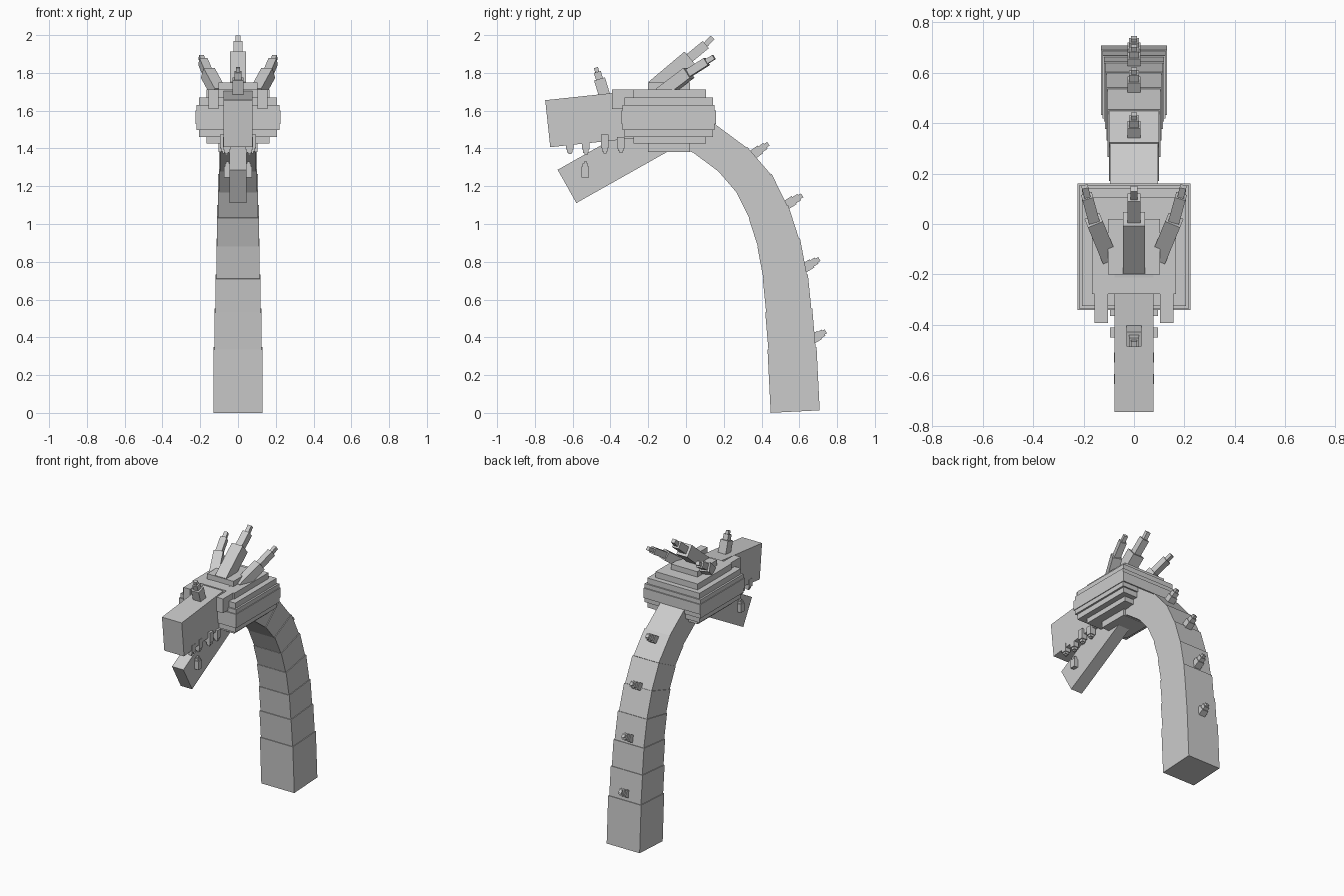
import bpy, bmesh
from mathutils import Vector, Matrix

if "Cube" in bpy.data.objects:
    bpy.data.objects.remove(bpy.data.objects["Cube"])

stone = bpy.data.materials.new("stone grey")
stone.diffuse_color = (0.6, 0.6, 0.6, 1)
stone.use_nodes = True
stone.node_tree.nodes["Principled BSDF"].inputs["Base Color"].default_value = stone.diffuse_color


def beam(bm, a, b, hw, hd=None):
    """Square bar from a to b with half width hw and half depth hd."""
    a, b = Vector(a), Vector(b)
    d = (b - a).normalized()
    ref = Vector((0, 0, 1)) if abs(d.z) < 0.999 else Vector((0, 1, 0))
    side = d.cross(ref).normalized()
    up = side.cross(d)
    hd = hd or hw
    rot = Matrix((side * hw * 2, up * hd * 2, b - a)).transposed().to_4x4()
    bmesh.ops.create_cube(bm, size=1, matrix=Matrix.Translation((a + b) / 2) @ rot)


def slab(bm, lo, hi):
    """Axis-aligned box between two corners."""
    lo, hi = Vector(lo), Vector(hi)
    s = hi - lo
    bmesh.ops.create_cube(bm, size=1, matrix=Matrix.Translation((lo + hi) / 2) @ Matrix.Diagonal((*s, 1)))


def spike(bm, points, halves):
    """Stepped spike: one thinner bar after another."""
    for a, b, h in zip(points, points[1:], halves):
        beam(bm, a, b, h)


def finish(name, bm):
    bmesh.ops.recalc_face_normals(bm, faces=bm.faces)
    me = bpy.data.meshes.new(name)
    bm.to_mesh(me)
    bm.free()
    me.materials.append(stone)
    bpy.context.collection.objects.link(bpy.data.objects.new(name, me))


# Neck: overlapping square blocks, narrower towards the head
path = [(0.578, 0.007), (0.562, 0.33), (0.545, 0.53), (0.527, 0.71), (0.493, 0.89),
        (0.44, 1.055), (0.365, 1.207), (0.255, 1.335), (0.10, 1.45), (0.0, 1.49)]
bm = bmesh.new()
for i in range(len(path) - 1):
    a, b = Vector((0, *path[i])), Vector((0, *path[i + 1]))
    d = (b - a).normalized() * 0.012
    beam(bm, a if i == 0 else a - d, b + d, 0.130 - 0.005 * i)
finish("neck", bm)

# Spines down the back of the neck
bm = bmesh.new()
for y0, z0, y1, z1 in [(0.33, 1.35, 0.436, 1.425), (0.51, 1.088, 0.615, 1.152),
                       (0.61, 0.757, 0.706, 0.815), (0.66, 0.384, 0.74, 0.432)]:
    a, b = Vector((0, y0, z0)), Vector((0, y1, z1))
    spike(bm, [a, a.lerp(b, 0.6), a.lerp(b, 0.85), b], [0.025, 0.019, 0.012])
finish("neck_spines", bm)

# Skull: stacked slabs forming a stepped rounded block
bm = bmesh.new()
for hx, y0, y1, z0, z1 in [(0.224, -0.342, 0.160, 1.53, 1.60),
                           (0.219, -0.335, 0.152, 1.498, 1.63),
                           (0.206, -0.325, 0.142, 1.46, 1.67),
                           (0.166, -0.278, 0.106, 1.425, 1.712),
                           (0.104, -0.200, 0.020, 1.38, 1.75)]:
    slab(bm, (-hx, y0, z0), (hx, y1, z1))
finish("skull", bm)

# Snout and open lower jaw
bm = bmesh.new()
beam(bm, (0, -0.732, 1.531), (0, -0.15, 1.593), 0.078, 0.125)
finish("snout", bm)
bm = bmesh.new()
beam(bm, (0, -0.630, 1.199), (0, -0.09, 1.503), 0.045, 0.101)
finish("lower_jaw", bm)

# Brows
bm = bmesh.new()
for s in (-1, 1):
    x = sorted((s * 0.104, s * 0.156))
    slab(bm, (x[0], -0.392, 1.61), (x[1], -0.2, 1.712))
finish("brows", bm)

# Teeth: (y, x, root z, tip z)
bm = bmesh.new()
for y, x, zr, zt in [(-0.615, 0.06, 1.45, 1.37), (-0.53, 0.06, 1.46, 1.365),
                     (-0.43, 0.075, 1.475, 1.372), (-0.345, 0.075, 1.46, 1.375),
                     (-0.533, 0.055, 1.245, 1.33)]:
    for s in (-1, 1):
        a, b = Vector((s * x, y, zr)), Vector((s * x, y, zt))
        spike(bm, [a, a.lerp(b, 0.7), a.lerp(b, 0.88), b], [0.02, 0.014, 0.008])
finish("teeth", bm)

# Horns: nose, crown and one mirrored pair
bm = bmesh.new()
spike(bm, [(0, -0.425, 1.66), (0, -0.458, 1.768), (0, -0.47, 1.805), (0, -0.477, 1.828)],
      [0.03, 0.019, 0.011])
finish("nose_horn", bm)
bm = bmesh.new()
spike(bm, [(0, -0.17, 1.72), (0, 0.02, 1.88), (0, 0.105, 1.95), (0, 0.14, 1.988)],
      [0.043, 0.025, 0.014])
finish("crown_horn", bm)
bm = bmesh.new()
for s in (-1, 1):
    spike(bm, [(s * 0.10, -0.13, 1.69), (s * 0.16, 0.015, 1.80),
               (s * 0.186, 0.11, 1.86), (s * 0.195, 0.148, 1.884)],
          [0.032, 0.022, 0.013])
finish("side_horns", bm)
